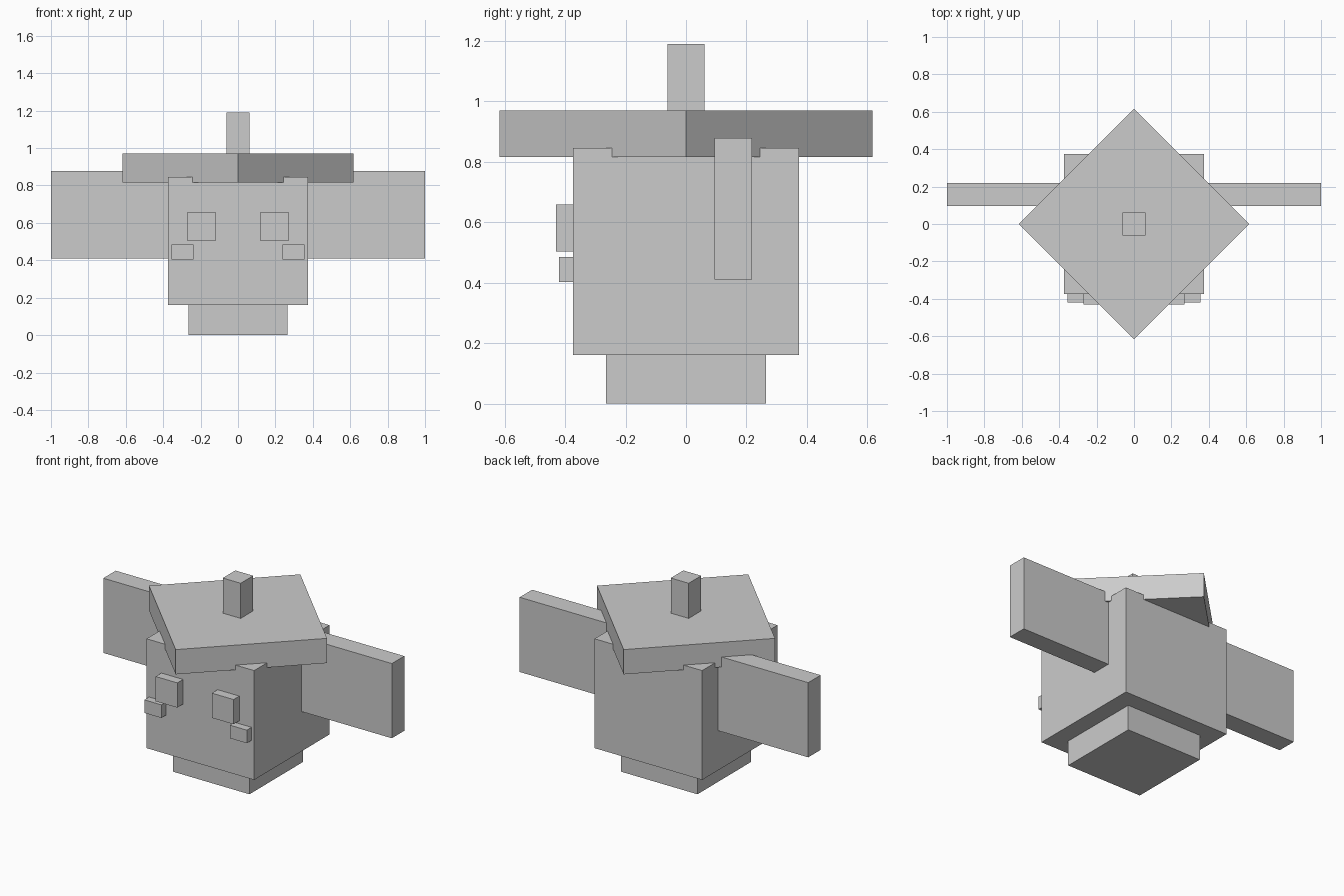
import bpy
import math
from mathutils import Matrix, Vector

cube = bpy.data.objects.get("Cube")
if cube:
    bpy.data.objects.remove(cube, do_unlink=True)

grey = bpy.data.materials.new("plain grey")
grey.use_nodes = True
colour = (0.6, 0.6, 0.6, 1)
grey.diffuse_color = colour
grey.node_tree.nodes["Principled BSDF"].inputs["Base Color"].default_value = colour


def box(name, low, high, turn=0):
    """Axis-aligned box between two corners, optionally turned about z."""
    low, high = Vector(low), Vector(high)
    bpy.ops.mesh.primitive_cube_add(size=1)
    obj = bpy.context.object
    obj.name = name
    obj.data.transform(Matrix.Rotation(turn, 4, "Z")
                       @ Matrix.Translation((low + high) / 2)
                       @ Matrix.Diagonal((*(high - low), 1)))
    obj.data.materials.append(grey)
    return obj


def pair(name, low, high):
    """Left box and its mirror image on the right."""
    box("left_" + name, low, high)
    box("right_" + name, (-high[0], *low[1:]), (-low[0], *high[1:]))


# Body and foot
box("base", (-0.265, -0.265, 0), (0.265, 0.265, 0.16))
box("body", (-0.373, -0.373, 0.16), (0.373, 0.373, 0.845))

# Diamond-shaped hat with its stem
half = 0.617 / math.sqrt(2)
box("hat", (-half, -half, 0.815), (half, half, 0.97), math.pi / 4)
box("stem", (-0.062, -0.062, 0.97), (0.062, 0.062, 1.19))

# Wings, eyes and cheeks
pair("wing", (0.373, 0.095, 0.41), (1, 0.218, 0.878))
pair("eye", (0.12, -0.43, 0.503), (0.27, -0.373, 0.658))
pair("cheek", (0.237, -0.42, 0.403), (0.355, -0.373, 0.485))
